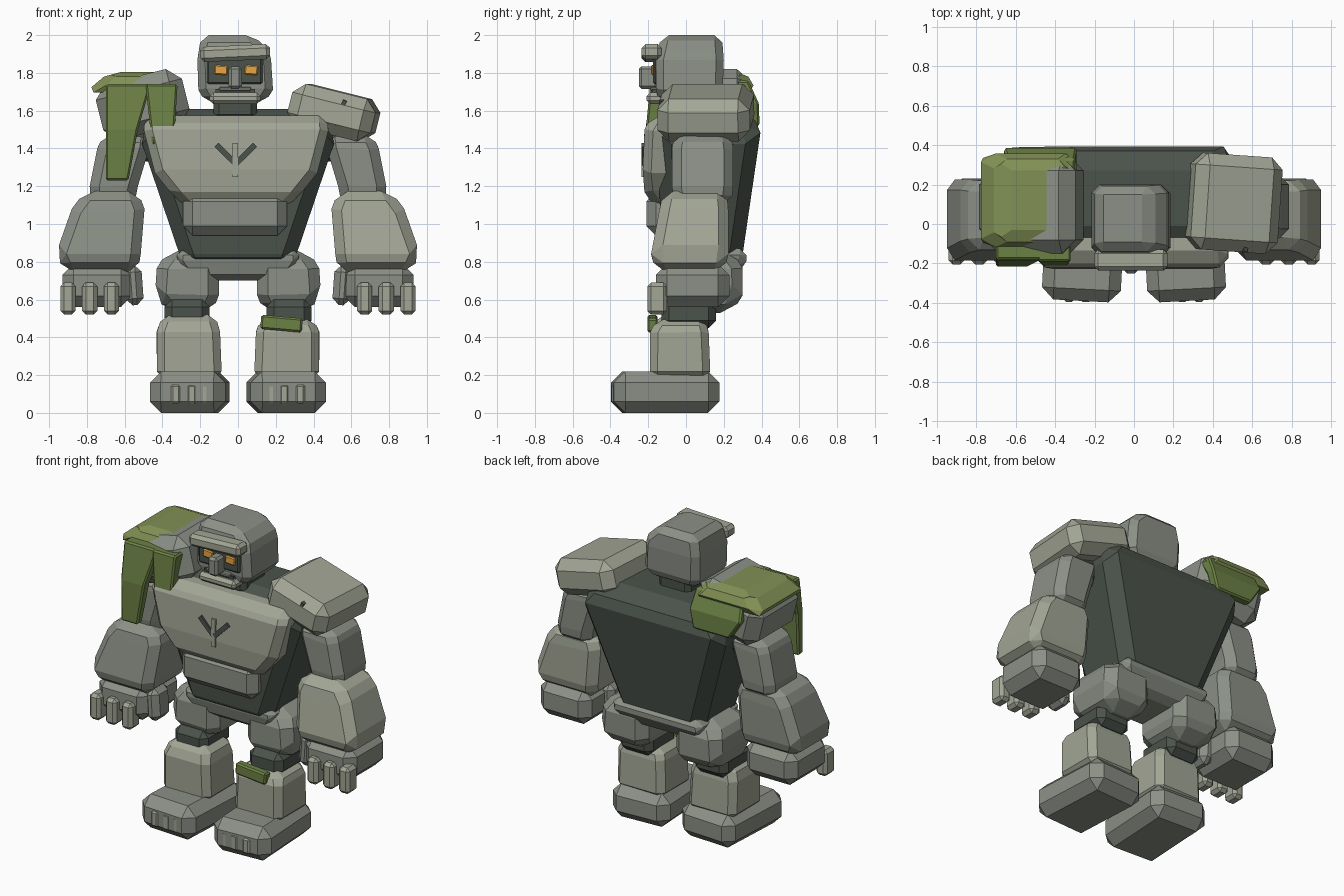
import bpy, bmesh, math
from mathutils import Matrix, Vector


def mat(name, rgb):
    m = bpy.data.materials.new(name)
    m.diffuse_color = (*rgb, 1)
    return m


STONE = mat("stone", (0.26, 0.28, 0.24))
PALE = mat("pale_stone", (0.36, 0.38, 0.30))
DARK = mat("dark_stone", (0.07, 0.085, 0.07))
MOSS = mat("moss", (0.15, 0.22, 0.06))
CAP = mat("light_moss", (0.22, 0.28, 0.09))
GLOW = mat("amber", (0.8, 0.38, 0.06))


def loft(name, rings, bevel=0.03, m=STONE, s=1, rot=(0, 0, 0), cut=None):
    """Rectangular rings (z, x0, x1, y0, y1), chamfered, turned about the centre, mirrored by s."""
    bm = bmesh.new()
    rows = [[bm.verts.new((x, y, z)) for x, y in ((a, c), (b, c), (b, d), (a, d))]
            for z, a, b, c, d in rings]
    for lo, hi in zip(rows, rows[1:]):
        for i in range(4):
            j = (i + 1) % 4
            bm.faces.new((lo[i], lo[j], hi[j], hi[i]))
    bm.faces.new(rows[0][::-1])
    bm.faces.new(rows[-1])
    if cut:
        bmesh.ops.bisect_plane(bm, geom=bm.verts[:] + bm.edges[:] + bm.faces[:],
                               plane_co=cut[0], plane_no=cut[1], clear_outer=True)
        bmesh.ops.holes_fill(bm, edges=bm.edges[:])
    bm.normal_update()
    if bevel:
        sharp = [e for e in bm.edges if e.calc_face_angle(0) > math.radians(38)]
        bmesh.ops.bevel(bm, geom=sharp, offset=bevel, segments=1, affect='EDGES',
                        profile=0.5, clamp_overlap=True)
    lows = [Vector((r[1], r[3], r[0])) for r in rings]
    highs = [Vector((r[2], r[4], r[0])) for r in rings]
    c = Vector([(min(v[i] for v in lows) + max(v[i] for v in highs)) / 2 for i in range(3)])
    turn = Matrix.Identity(4)
    for ang, ax in zip(rot, "XYZ"):
        turn = Matrix.Rotation(math.radians(ang), 4, ax) @ turn
    bm.transform(Matrix.Diagonal((s, 1, 1, 1)) @ Matrix.Translation(c) @ turn @ Matrix.Translation(-c))
    bmesh.ops.recalc_face_normals(bm, faces=bm.faces[:])
    me = bpy.data.meshes.new(name)
    bm.to_mesh(me)
    bm.free()
    me.materials.append(m)
    ob = bpy.data.objects.new(name, me)
    bpy.context.collection.objects.link(ob)
    return ob


def box(name, x, y, z, bevel=0.03, m=STONE, **kw):
    return loft(name, [(z[0], *x, *y), (z[1], *x, *y)], bevel, m, **kw)


# Torso core, pelvis and neck
loft("torso", [(0.76, -0.28, 0.28, -0.10, 0.28), (0.84, -0.31, 0.31, -0.13, 0.30),
               (1.49, -0.53, 0.53, -0.15, 0.395), (1.61, -0.44, 0.44, -0.08, 0.34)], 0.07, DARK)
loft("pelvis", [(0.70, -0.26, 0.26, -0.08, 0.25), (0.80, -0.33, 0.33, -0.11, 0.32),
                (0.87, -0.32, 0.32, -0.11, 0.32)], 0.04)
box("neck", (-0.13, 0.10), (-0.08, 0.16), (1.55, 1.70), 0.03, DARK)

# Chest plate, belly plate and carved chest mark
loft("chest_plate", [(1.08, -0.27, 0.25, -0.16, 0.0), (1.17, -0.36, 0.34, -0.22, 0.0),
                     (1.27, -0.44, 0.42, -0.23, 0.0), (1.50, -0.50, 0.48, -0.22, 0.0),
                     (1.575, -0.49, 0.47, -0.18, 0.0)], 0.045, PALE)
box("belly_plate", (-0.29, 0.26), (-0.21, 0.0), (0.94, 1.17), 0.05)
box("mark_stem", (-0.03, 0.0), (-0.235, -0.2), (1.25, 1.43), 0, PALE)
for s, cx in ((-1, -0.065), (1, 0.04)):
    box("mark_arm", (cx - 0.07, cx + 0.07), (-0.235, -0.2), (1.355, 1.385), 0, DARK, rot=(0, -45 * s, 0))

# Head with a broken-off corner, brow, face and jaw
loft("head", [(1.64, -0.17, 0.14, -0.14, 0.16), (1.71, -0.21, 0.185, -0.16, 0.195),
              (1.87, -0.215, 0.175, -0.16, 0.20), (2.0, -0.195, 0.14, -0.13, 0.19)],
     0.04, cut=((0.08, 0, 2.0), (0.7, 0, 0.72)))
box("brow", (-0.20, 0.17), (-0.235, -0.13), (1.865, 1.945), 0.02, PALE, rot=(0, -2.5, 0))
box("face", (-0.165, 0.13), (-0.175, -0.1), (1.74, 1.88), 0.01, DARK)
for cx in (-0.09, 0.07):
    box("eye", (cx - 0.035, cx + 0.035), (-0.185, -0.16), (1.79, 1.84), 0.006, GLOW, rot=(0, 4, 0))
box("nose", (-0.05, 0.02), (-0.25, -0.15), (1.715, 1.835), 0.015)
box("jaw", (-0.15, 0.12), (-0.21, -0.1), (1.635, 1.695), 0.02, PALE)
box("mouth", (-0.12, 0.09), (-0.18, -0.12), (1.69, 1.715), 0, DARK)
box("upper_lip", (-0.10, 0.07), (-0.19, -0.12), (1.705, 1.725), 0.005)

# Arms: joint, upper arm, forearm, fist, thumb and fingers
for s in (-1, 1):
    box("shoulder_joint", (0.42, 0.61), (-0.03, 0.22), (1.33, 1.52), 0.04, DARK, s=s)
    loft("upper_arm", [(1.10, 0.55, 0.78, -0.06, 0.24), (1.20, 0.53, 0.785, -0.075, 0.25),
                       (1.40, 0.47, 0.745, -0.075, 0.25), (1.48, 0.46, 0.71, -0.06, 0.24)], 0.05, s=s)
    loft("forearm", [(0.745, 0.53, 0.92, -0.16, 0.20), (0.84, 0.515, 0.965, -0.185, 0.225),
                     (1.08, 0.495, 0.88, -0.14, 0.225), (1.175, 0.53, 0.81, -0.12, 0.215)], 0.06,
         PALE if s > 0 else STONE, s=s)
    box("fist", (0.56, 0.93), (-0.16, 0.23), (0.56, 0.79), 0.06, s=s)
    box("thumb", (0.505, 0.60), (-0.12, 0.04), (0.57, 0.78), 0.035, s=s, rot=(0, 4, 0))
    for fx in (0.67, 0.785, 0.90):
        box("finger", (fx - 0.04, fx + 0.04), (-0.205, -0.10), (0.52, 0.69), 0.02, PALE, s=s)

# Legs: thigh, knee, shin, foot and toes
for s in (-1, 1):
    loft("thigh", [(0.53, 0.14, 0.37, -0.05, 0.24), (0.62, 0.10, 0.44, -0.10, 0.30),
                   (0.77, 0.10, 0.43, -0.10, 0.30), (0.86, 0.15, 0.37, -0.05, 0.24)], 0.06, s=s)
    box("knee", (0.15, 0.39), (-0.13, 0.16), (0.45, 0.60), 0.04, DARK, s=s)
    top = 0.52 if s < 0 else 0.50
    loft("shin", [(0.18, 0.085, 0.43, -0.19, 0.13), (0.43, 0.095, 0.43, -0.19, 0.12),
                  (top, 0.12, 0.40, -0.15, 0.10)], 0.04, PALE, s=s)
    box("foot", (0.055, 0.455), (-0.39, 0.17), (0.0, 0.22), 0.06, s=s, rot=(0, 0, 3))
    for tx in (0.17, 0.245, 0.33):
        box("toe", (tx - 0.025, tx + 0.025), (-0.395, -0.34), (0.05, 0.15), 0.01, PALE, s=s)

# Shoulder rocks
box("right_shoulder", (0.28, 0.735), (-0.14, 0.35), (1.475, 1.705), 0.06, PALE, rot=(0, 14, -4))
box("shoulder_crack", (0.53, 0.55), (-0.14, -0.08), (1.52, 1.66), 0, DARK, rot=(0, 24, -4))
box("left_shoulder", (0.27, 0.74), (-0.15, 0.34), (1.48, 1.785), 0.07, s=-1, rot=(0, 14, 0))

# Moss cap with hanging strips, back flap and knee patch
loft("moss_cap", [(1.695, -0.81, -0.265, -0.14, 0.38), (1.78, -0.71, -0.33, -0.09, 0.33),
                  (1.805, -0.62, -0.38, -0.03, 0.27)], 0.045, CAP)
loft("moss_long_strip", [(1.23, -0.70, -0.58, -0.21, -0.16), (1.50, -0.70, -0.53, -0.215, -0.15),
                         (1.74, -0.70, -0.46, -0.18, -0.08)], 0.01, MOSS)
loft("moss_short_strip", [(1.42, -0.455, -0.34, -0.22, -0.16), (1.74, -0.49, -0.32, -0.19, -0.08)],
     0.01, MOSS)
loft("moss_back_flap", [(1.52, -0.58, -0.32, 0.33, 0.39), (1.64, -0.66, -0.29, 0.32, 0.385),
                        (1.76, -0.64, -0.30, 0.24, 0.33)], 0.01, MOSS)
box("moss_knee_patch", (0.12, 0.34), (-0.205, -0.15), (0.435, 0.51), 0.01, MOSS, rot=(0, 5, 0))
